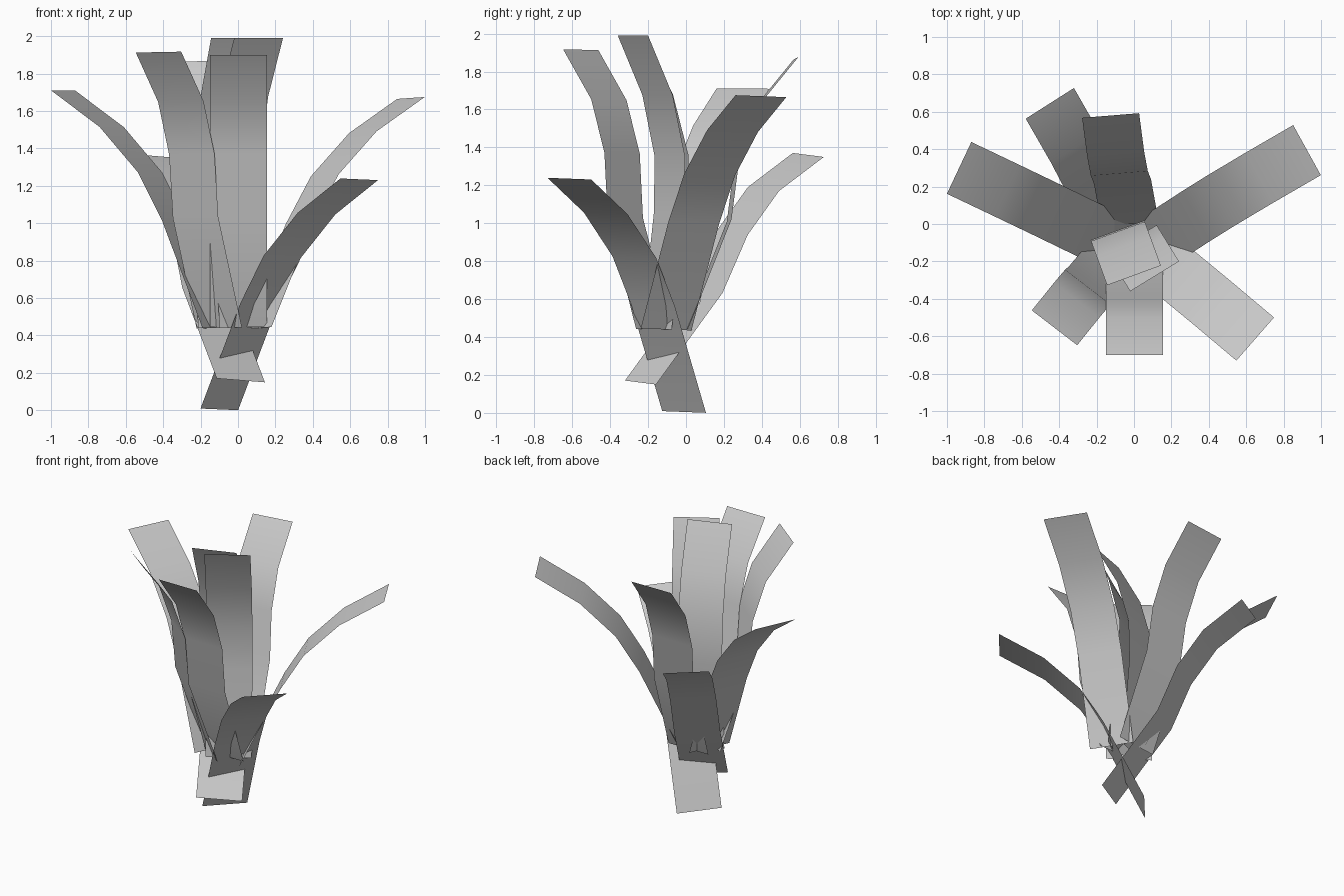
import bpy, bmesh
from math import radians, sin, cos
from mathutils import Vector

cube = bpy.data.objects.get("Cube")
if cube:
    bpy.data.objects.remove(cube, do_unlink=True)

# One plain grey for every leaf
grey = bpy.data.materials.new("leaf_grey")
grey.use_nodes = True
GREY = (0.6, 0.6, 0.6, 1)
grey.diffuse_color = GREY
grey.node_tree.nodes["Principled BSDF"].inputs["Base Color"].default_value = GREY

# Leaf shapes: fraction along the chord, bulge above the chord
ARCH = [(0, 0), (0.39, 0.135), (0.58, 0.167), (0.79, 0.122), (1, 0)]
HOOK = [(0, 0), (0.4, 0.005), (0.61, 0.09), (0.8, 0.095), (1, 0)]
HALF_WIDTH = 0.153


def leaf(name, shape, base, tip, heading):
    """Bent flat strip from base to tip, curling towards the heading."""
    base, tip = Vector(base), Vector(tip)
    chord = tip - base
    along = chord.normalized()
    a = radians(heading)
    side = Vector((-sin(a), cos(a), 0))
    side = (side - along * side.dot(along)).normalized()
    up = along.cross(side)

    bm = bmesh.new()
    rows = []
    for t, bulge in shape:
        mid = base + chord * t + up * bulge
        rows.append([bm.verts.new(mid + side * HALF_WIDTH * s) for s in (-1, 1)])
    for lower, upper in zip(rows, rows[1:]):
        face = bm.faces.new((lower[0], upper[0], upper[1], lower[1]))
        face.smooth = True
    bm.normal_update()
    mesh = bpy.data.meshes.new(name)
    bm.to_mesh(mesh)
    bm.free()
    mesh.materials.append(grey)
    obj = bpy.data.objects.new(name, mesh)
    bpy.context.collection.objects.link(obj)


# Spreading leaves
leaf("leaf_back_left", ARCH, (0.105, -0.105, 0.44), (0.925, 0.395, 1.67), 27.4)
leaf("leaf_back_right", ARCH, (-0.125, -0.09, 0.44), (-0.935, 0.3, 1.71), 155)
leaf("leaf_back", HOOK, (-0.02, 0, 0.44), (-0.125, 0.58, 1.87), 93.7)
leaf("leaf_front_right", HOOK, (-0.1, -0.17, 0.44), (-0.425, -0.555, 1.915), 232.8)
leaf("leaf_front", HOOK, (0.003, -0.16, 0.445), (0.003, -0.7, 1.9), 270)

# Low leaves that cross under the rest
leaf("low_leaf_back", HOOK, (0.015, -0.24, 0.16), (-0.45, 0.645, 1.36), 125.7)
leaf("low_leaf_front", ARCH, (-0.1, -0.01, 0.005), (0.648, -0.615, 1.235), 317.6)

# Upright centre leaves
leaf("centre_leaf_left", ARCH, (0.033, -0.155, 0.44), (0.11, -0.28, 1.99), 301.5)
leaf("centre_leaf_right", ARCH, (-0.07, -0.085, 0.44), (0, -0.275, 1.99), 290)
